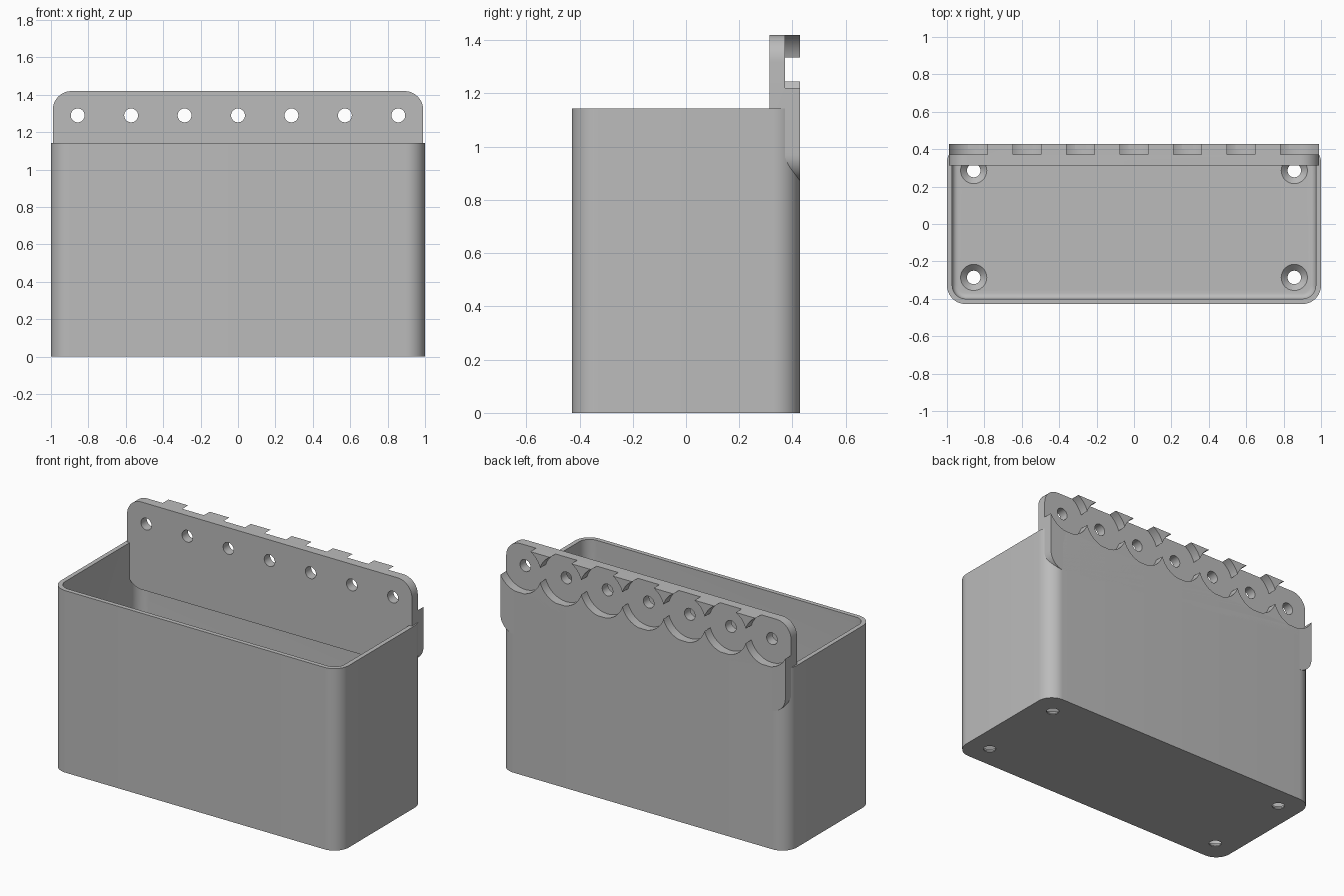
import bpy, bmesh, math
from mathutils import Matrix, Vector

cube = bpy.data.objects.get("Cube")
if cube:
    bpy.data.objects.remove(cube, do_unlink=True)

grey = bpy.data.materials.new("plain grey")
grey.use_nodes = True
colour = (0.5, 0.5, 0.5, 1)
grey.diffuse_color = colour
grey.node_tree.nodes["Principled BSDF"].inputs["Base Color"].default_value = colour

PITCH = 2 / 7
HALF_Y = 0.428
WALL = 0.028
FLOOR = 0.04


def make_object(name, bm):
    bmesh.ops.recalc_face_normals(bm, faces=bm.faces)
    mesh = bpy.data.meshes.new(name)
    bm.to_mesh(mesh)
    bm.free()
    mesh.materials.append(grey)
    obj = bpy.data.objects.new(name, mesh)
    bpy.context.collection.objects.link(obj)
    return obj


def rounded_prism(name, half_u, half_v, radius, height, fillet=0):
    """Rounded rectangle extruded along z, with an optional bottom fillet."""
    bm = bmesh.new()
    verts = []
    steps = 12
    for q, (su, sv) in enumerate([(1, 1), (-1, 1), (-1, -1), (1, -1)]):
        for i in range(steps + 1):
            a = math.pi / 2 * (q + i / steps)
            verts.append(bm.verts.new((su * (half_u - radius) + radius * math.cos(a),
                                       sv * (half_v - radius) + radius * math.sin(a), 0)))
    base = bm.faces.new(verts)
    top = bmesh.ops.extrude_face_region(bm, geom=[base], use_keep_orig=True)["geom"]
    bmesh.ops.translate(bm, verts=[g for g in top if isinstance(g, bmesh.types.BMVert)],
                        vec=(0, 0, height))
    if fillet:
        edges = [e for e in bm.edges if all(v.co.z < 1e-5 for v in e.verts)]
        bmesh.ops.bevel(bm, geom=edges, offset=fillet, segments=5, profile=0.5, affect='EDGES')
    return make_object(name, bm)


def add_cylinder(bm, centre, r_low, r_high, depth, along_y=False, sides=48):
    """Cylinder or cone running from centre along +z (or +y)."""
    m = Matrix.Translation(Vector(centre))
    if along_y:
        m = m @ Matrix.Rotation(-math.pi / 2, 4, 'X')
    m = m @ Matrix.Translation((0, 0, depth / 2))
    bmesh.ops.create_cone(bm, cap_ends=True, segments=sides, radius1=r_low,
                          radius2=r_high, depth=depth, matrix=m)


def cut(obj, cutter):
    mod = obj.modifiers.new("cut", 'BOOLEAN')
    mod.operation = 'DIFFERENCE'
    mod.solver = 'EXACT'
    mod.use_self = True
    mod.object = cutter
    bpy.context.view_layer.objects.active = obj
    bpy.ops.object.modifier_apply(modifier=mod.name)
    bpy.data.objects.remove(cutter, do_unlink=True)


def shade(obj):
    bpy.ops.object.select_all(action='DESELECT')
    obj.select_set(True)
    bpy.context.view_layer.objects.active = obj
    bpy.ops.object.shade_smooth_by_angle(angle=math.radians(30))


# Open bin with a filleted floor
bin_body = rounded_prism("bin", 1, HALF_Y, 0.1, 1.143)
cavity = rounded_prism("cavity", 1 - WALL, HALF_Y - WALL, 0.1 - WALL, 1.3, fillet=0.03)
cavity.data.transform(Matrix.Translation((0, 0, FLOOR)))
cut(bin_body, cavity)

# Countersunk screw holes in the floor
bm = bmesh.new()
for sx in (-1, 1):
    for sy in (-1, 1):
        x, y = sx * 3 * PITCH, sy * PITCH
        add_cylinder(bm, (x, y, -0.1), 0.036, 0.036, 0.3)
        add_cylinder(bm, (x, y, FLOOR - 0.034), 0.036, 0.07, 0.034)
        add_cylinder(bm, (x, y, FLOOR), 0.07, 0.07, 0.04)
cut(bin_body, make_object("floor_holes", bm))

# Hanging panel across the back
LOW, HIGH, FRONT, STEP = 0.87, 1.42, 0.313, 0.371
panel = rounded_prism("hanging_panel", 0.99, (HIGH - LOW) / 2, 0.1, HALF_Y - FRONT)
panel.data.transform(Matrix.Translation((0, HALF_Y, (LOW + HIGH) / 2))
                     @ Matrix.Rotation(math.pi / 2, 4, 'X'))

# Scalloped recesses behind each hole, leaving teeth between them
scallops, holes = bmesh.new(), bmesh.new()
for i in range(-3, 4):
    add_cylinder(scallops, (i * PITCH, STEP, 1.29), 0.15, 0.15, 0.2, along_y=True, sides=64)
    add_cylinder(holes, (i * PITCH, 0.2, 1.29), 0.037, 0.037, 0.4, along_y=True)
cut(panel, make_object("scallops", scallops))
cut(panel, make_object("panel_holes", holes))

for part in (bin_body, panel):
    shade(part)
